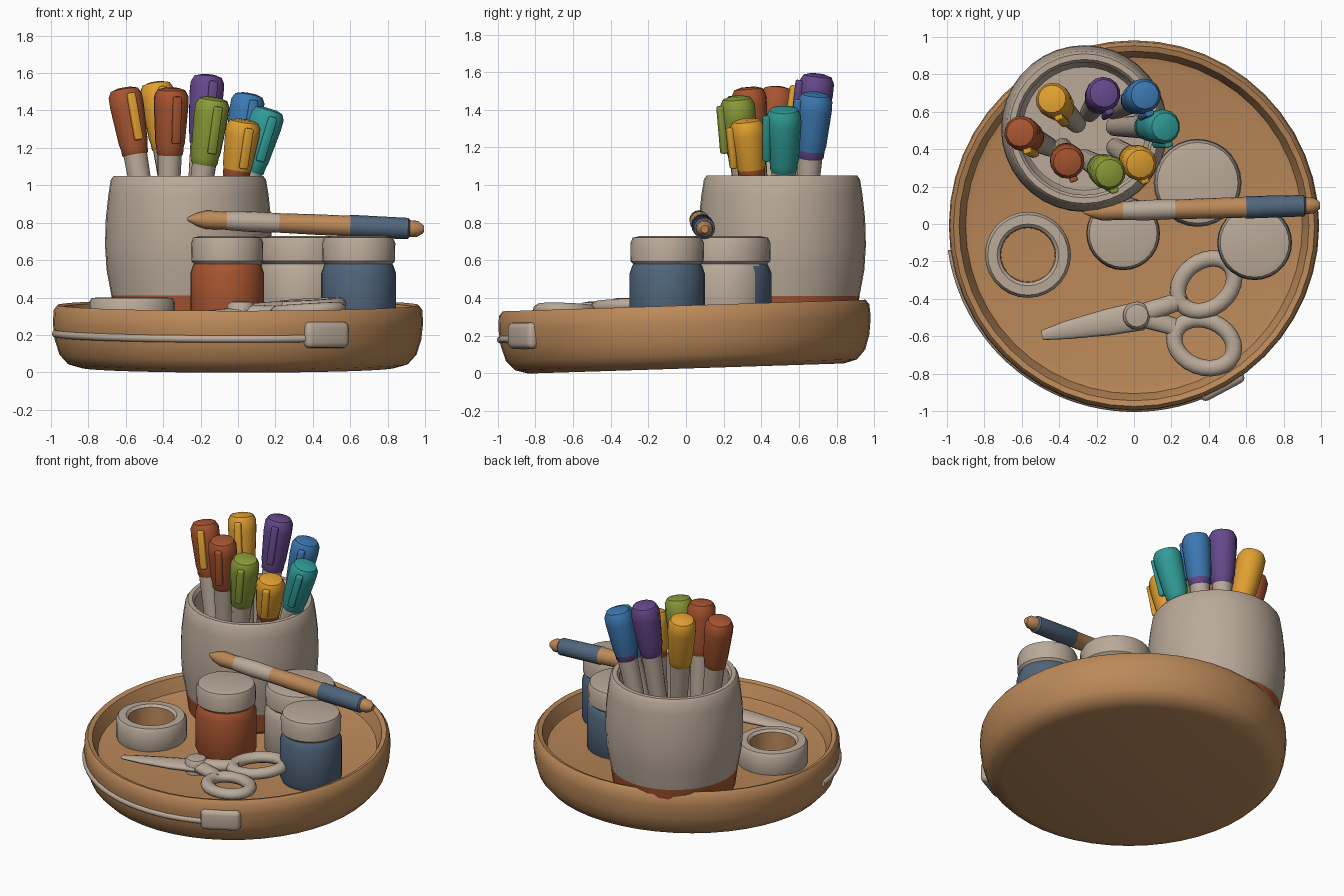
import bpy, bmesh, math
from mathutils import Vector, Matrix

cube = bpy.data.objects.get("Cube")
if cube:
    bpy.data.objects.remove(cube, do_unlink=True)


def material(name, rgb):
    m = bpy.data.materials.new(name)
    m.use_nodes = True
    m.diffuse_color = (*rgb, 1)
    bsdf = m.node_tree.nodes["Principled BSDF"]
    bsdf.inputs["Base Color"].default_value = (*rgb, 1)
    bsdf.inputs["Roughness"].default_value = 0.8
    return m


TAN = material("tan wood", (0.50, 0.25, 0.10))
CREAM = material("cream clay", (0.49, 0.40, 0.32))
RUST = material("rust", (0.39, 0.09, 0.03))
SLATE = material("slate blue", (0.08, 0.13, 0.20))
YELLOW = material("yellow", (0.75, 0.35, 0.03))
PURPLE = material("purple", (0.13, 0.065, 0.26))
GREEN = material("olive green", (0.26, 0.33, 0.04))
BLUE = material("blue", (0.045, 0.19, 0.45))
TEAL = material("teal", (0.03, 0.33, 0.31))


def finish(ob, angle=40):
    bpy.ops.object.select_all(action='DESELECT')
    ob.select_set(True)
    bpy.context.view_layer.objects.active = ob
    bpy.ops.object.shade_smooth_by_angle(angle=math.radians(angle))
    return ob


def mesh_object(name, bm, mats):
    bmesh.ops.recalc_face_normals(bm, faces=bm.faces)
    me = bpy.data.meshes.new(name)
    bm.to_mesh(me)
    bm.free()
    for m in mats:
        me.materials.append(m)
    ob = bpy.data.objects.new(name, me)
    bpy.context.collection.objects.link(ob)
    return finish(ob)


def lathe(name, profile, mats, matrix=Matrix(), seg=28, closed=False):
    """Spin (radius, height, material index) rows round the local z axis."""
    bm = bmesh.new()
    rings = []
    for r, z, _ in profile:
        rings.append([bm.verts.new((r * math.cos(t), r * math.sin(t), z))
                      for t in (2 * math.pi * i / seg for i in range(seg))])
    count = len(rings) if closed else len(rings) - 1
    for k in range(count):
        a, b = rings[k], rings[(k + 1) % len(rings)]
        for i in range(seg):
            j = (i + 1) % seg
            bm.faces.new((a[i], a[j], b[j], b[i])).material_index = profile[k][2]
    if not closed:
        bm.faces.new(rings[0]).material_index = profile[0][2]
        bm.faces.new(rings[-1]).material_index = profile[-1][2]
    bm.transform(matrix)
    return mesh_object(name, bm, mats)


def axis_matrix(start, end):
    start, end = Vector(start), Vector(end)
    return Matrix.Translation(start) @ (end - start).to_track_quat('Z', 'Y').to_matrix().to_4x4()


def block(name, size, matrix, mat, bevel):
    bm = bmesh.new()
    bmesh.ops.create_cube(bm, size=1)
    bm.transform(Matrix.Diagonal((*size, 1)))
    bmesh.ops.bevel(bm, geom=bm.edges[:], offset=bevel, segments=3, affect='EDGES', profile=0.5)
    bm.transform(matrix)
    return mesh_object(name, bm, [mat])


def tube(name, points, radius, mat, closed=False, flat=1.0):
    """Round tube through (x, y, z, radius factor) points, flattened about its mean height."""
    curve = bpy.data.curves.new(name, 'CURVE')
    curve.dimensions = '3D'
    curve.bevel_depth = radius
    curve.bevel_resolution = 3
    curve.use_fill_caps = True
    mid = sum(p[2] for p in points) / len(points)
    sp = curve.splines.new('POLY')
    sp.points.add(len(points) - 1)
    sp.use_cyclic_u = closed
    for p, (x, y, z, f) in zip(sp.points, points):
        p.co = (x, y, (z - mid) / flat, 1)
        p.radius = f
    curve.materials.append(mat)
    ob = bpy.data.objects.new(name, curve)
    bpy.context.collection.objects.link(ob)
    ob.location.z = mid
    ob.scale.z = flat
    bpy.ops.object.select_all(action='DESELECT')
    ob.select_set(True)
    bpy.context.view_layer.objects.active = ob
    bpy.ops.object.convert(target='MESH')
    return finish(bpy.context.object, 50)


# Round tray, leaning slightly to the front
TILT = Matrix.Translation((0, 0, 0.025)) @ Matrix.Rotation(0.032, 4, 'X')
lathe("tray", [(0.84, 0, 0), (0.91, 0.02, 0), (0.955, 0.07, 0), (0.98, 0.15, 0),
               (0.99, 0.24, 0), (0.985, 0.31, 0), (0.965, 0.335, 0), (0.935, 0.325, 0),
               (0.92, 0.29, 0), (0.90, 0.235, 0), (0.86, 0.225, 0)], [TAN], TILT, seg=48)

# Strip and pull tab on the tray front
arc = [math.radians(188 + 4 * i) for i in range(27)]
tube("tray_strip", [(0.985 * math.cos(a), 0.985 * math.sin(a),
                     0.21 + 0.032 * math.sin(a), 1) for a in arc], 0.02, CREAM)
block("tray_tab", (0.26, 0.07, 0.14),
      Matrix.Translation((0.47, -0.865, 0.2)) @ Matrix.Rotation(math.radians(28), 4, 'Z'), CREAM, 0.03)

# Barrel-shaped pen cup with a painted foot
lathe("pen_cup", [(0.36, 0.25, 1), (0.395, 0.28, 1), (0.412, 0.41, 0), (0.438, 0.55, 0),
                  (0.446, 0.68, 0), (0.442, 0.82, 0), (0.428, 0.95, 0), (0.415, 1.03, 0),
                  (0.40, 1.05, 0), (0.37, 1.05, 0), (0.355, 1.03, 0), (0.37, 0.8, 0),
                  (0.36, 0.5, 0), (0.33, 0.45, 0)], [CREAM, RUST],
      Matrix.Translation((-0.265, 0.51, 0)), seg=36)


# Capped pens: cap base, cap top, cap colour, clip colour, collar colour
def pen(name, base, top, cap, clip, collar):
    m = axis_matrix(base, top)
    length = (Vector(top) - Vector(base)).length
    lathe(name + "_shaft", [(0.05, -0.6, 0), (0.06, -0.2, 0), (0.066, 0.02, 0)], [CREAM], m, 14)
    lathe(name + "_cap", [(0.06, -0.015, 1), (0.072, 0, 1), (0.074, 0.035, 0), (0.08, 0.06, 0),
                          (0.093, length * 0.72, 0), (0.092, length * 0.88, 0),
                          (0.075, length * 0.97, 0), (0.04, length, 0)], [cap, collar], m, 14)
    # The clip faces the front right
    face = m.inverted().to_3x3() @ Vector((0.35, -1, 0))
    turn = Matrix.Rotation(math.atan2(face.y, face.x), 4, 'Z')
    block(name + "_clip", (0.035, 0.045, length * 0.72),
          m @ turn @ Matrix.Translation((0.098, 0, length * 0.53)), clip, 0.01)


PENS = [
    ("rust_pen_left", (-0.55, 0.46, 1.17), (-0.61, 0.49, 1.52), RUST, YELLOW, RUST),
    ("rust_pen_front", (-0.365, 0.36, 1.17), (-0.355, 0.33, 1.52), RUST, RUST, RUST),
    ("yellow_pen_back", (-0.39, 0.62, 1.20), (-0.44, 0.67, 1.55), YELLOW, YELLOW, YELLOW),
    ("purple_pen", (-0.19, 0.66, 1.23), (-0.16, 0.70, 1.59), PURPLE, PURPLE, PURPLE),
    ("green_pen", (-0.18, 0.30, 1.12), (-0.13, 0.27, 1.47), GREEN, GREEN, GREEN),
    ("yellow_pen_front", (-0.01, 0.35, 1.05), (0.035, 0.32, 1.35), YELLOW, YELLOW, RUST),
    ("blue_pen", (0.0, 0.66, 1.15), (0.06, 0.69, 1.49), BLUE, BLUE, PURPLE),
    ("teal_pen", (0.07, 0.52, 1.08), (0.17, 0.52, 1.41), TEAL, TEAL, TEAL),
]
for p in PENS:
    pen(*p)


# Lidded paint jars
def jar(name, x, y, r, paint):
    ob = lathe(name, [(r * 0.9, 0.23, 1), (r, 0.27, 1), (r, 0.53, 1), (r * 0.93, 0.57, 1),
                      (r * 0.9, 0.58, 0), (r * 0.97, 0.595, 0), (r * 0.98, 0.69, 0),
                      (r * 0.92, 0.72, 0), (r * 0.75, 0.728, 0)], [CREAM, paint],
               Matrix.Translation((x, y, 0)))
    return ob


jar("rust_jar", -0.058, -0.05, 0.197, RUST)
jar("slate_jar", 0.645, -0.1, 0.2, SLATE)
back_jar = jar("back_jar", 0.34, 0.22, 0.235, SLATE)
# The back jar shows paint on its rear only
for f in back_jar.data.polygons:
    if f.normal.y < 0.6:
        f.material_index = 0

# Tape roll with a bare inner core
lathe("tape_roll", [(0.215, 0.22, 0), (0.23, 0.26, 0), (0.23, 0.375, 0), (0.215, 0.398, 0),
                    (0.165, 0.4, 0), (0.148, 0.385, 1), (0.143, 0.22, 1)], [CREAM, TAN],
      Matrix.Translation((-0.567, -0.165, 0)), closed=True)

# Paint brush resting across the jars
lathe("brush", [(0.008, 0, 0), (0.035, 0.05, 0), (0.05, 0.1, 0), (0.048, 0.2, 0),
                (0.05, 0.21, 1), (0.055, 0.34, 1), (0.052, 0.49, 0), (0.055, 0.7, 0),
                (0.055, 0.86, 0), (0.06, 0.87, 2), (0.057, 1.18, 2), (0.045, 1.19, 0),
                (0.043, 1.23, 0), (0.02, 1.265, 0)], [TAN, CREAM, SLATE],
      axis_matrix((-0.27, 0.065, 0.82), (0.995, 0.1, 0.765)), 16)

# Scissors: blades, pivot, arms and finger loops
PIVOT = (0.015, -0.49, 0.325)
tube("scissor_blades", [(-0.49, -0.595, 0.285, 0.35), (-0.36, -0.567, 0.29, 0.65),
                        (-0.14, -0.525, 0.305, 0.95), (0.04, -0.49, 0.32, 1.05)],
     0.075, CREAM, flat=0.4)
lathe("scissor_pivot", [(0.07, -0.05, 0), (0.075, 0.03, 0), (0.06, 0.05, 0), (0.03, 0.055, 0)],
      [CREAM], Matrix.Translation(PIVOT), 16)
for side, cx, cy, cz, turn, arm in (("back", 0.385, -0.325, 0.355, 38, (0.22, -0.42)),
                                    ("front", 0.375, -0.64, 0.33, -22, (0.20, -0.545))):
    t = math.radians(turn)
    loop = []
    for i in range(24):
        a = 2 * math.pi * i / 24
        u, v = 0.165 * math.cos(a), 0.125 * math.sin(a)
        loop.append((cx + u * math.cos(t) - v * math.sin(t),
                     cy + u * math.sin(t) + v * math.cos(t), cz + 0.06 * u, 1))
    tube(f"scissor_{side}_loop", loop, 0.044, CREAM, closed=True, flat=0.85)
    tube(f"scissor_{side}_arm", [(*PIVOT, 1.1), (*arm, cz - 0.01, 1),
                                 (arm[0] + 0.06, cy, cz, 0.8)][:2] +
         [(arm[0] + 0.04, (arm[1] + cy) / 2, cz - 0.005, 0.8)], 0.05, CREAM, flat=0.75)
